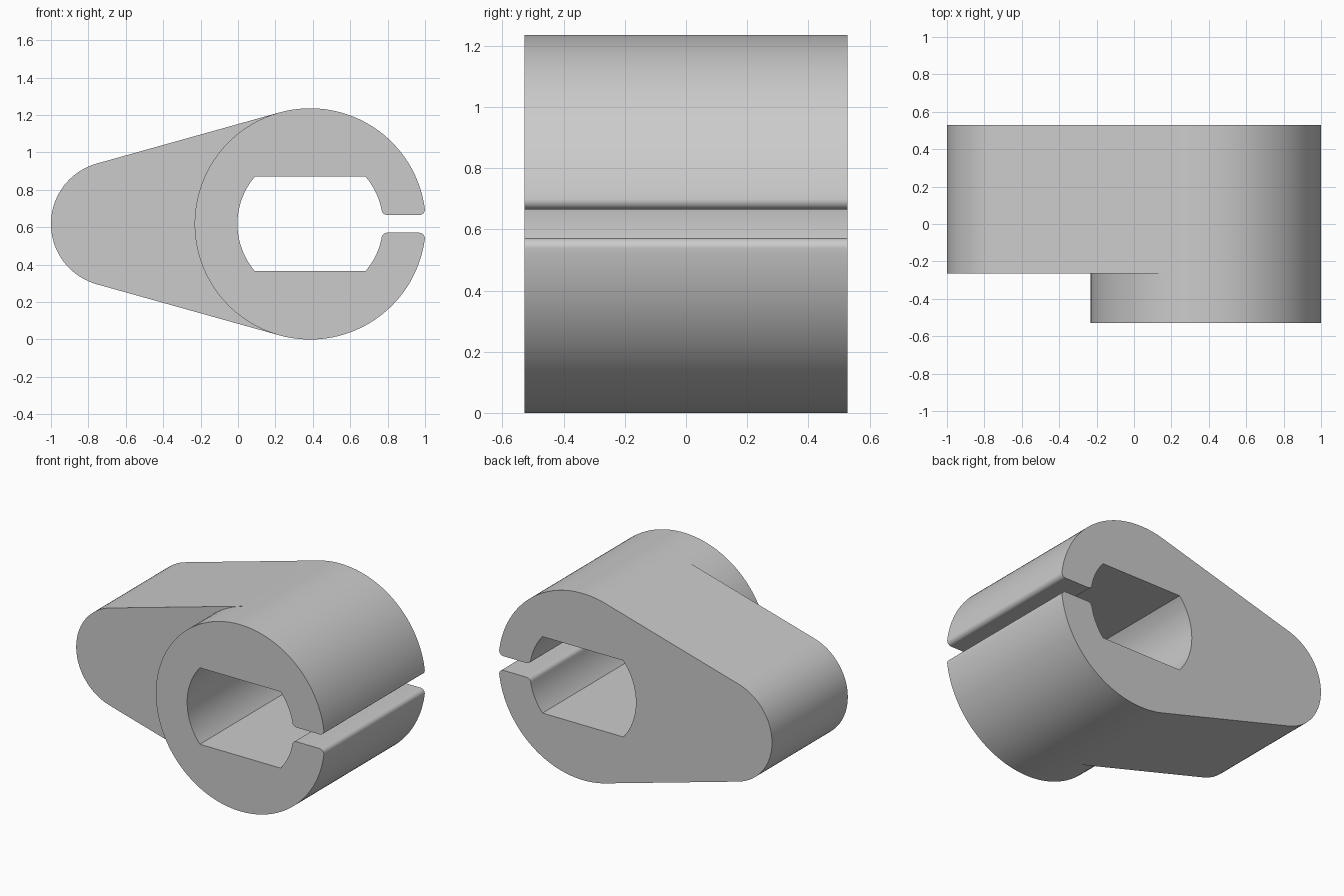
import bpy, bmesh
from math import sin, cos, asin, atan2, sqrt, pi, radians

if "Cube" in bpy.data.objects:
    bpy.data.objects.remove(bpy.data.objects["Cube"], do_unlink=True)

HUB_X, HUB_Z = 0.386, 0.618           # hub axis
HUB_R, BORE_R, TIP_R = 0.618, 0.389, 0.335
FLAT, SLOT, FILLET = 0.253, 0.047, 0.03
FRONT, STEP, BACK = -0.528, -0.265, 0.528
TIP_X = -1 + TIP_R - HUB_X            # arm end, measured from the hub axis


def arc(cx, cz, r, a, b, n):
    return [(cx + r * cos(a + (b - a) * i / n), cz + r * sin(a + (b - a) * i / n))
            for i in range(n + 1)]


def flip(points):
    return [(x, -z) for x, z in reversed(points)]


# Upper half of the outline: bore with flat, filleted slot lip, outer hub arc
tangent = pi / 2 + asin((HUB_R - TIP_R) / -TIP_X)
corner = asin(FLAT / BORE_R)
lip = SLOT + FILLET
in_x = sqrt((BORE_R + FILLET) ** 2 - lip ** 2)
out_x = sqrt((HUB_R - FILLET) ** 2 - lip ** 2)
in_a, out_a = atan2(lip, in_x), atan2(lip, out_x)
upper = (arc(0, 0, BORE_R, pi, pi - corner, 16)
         + arc(0, 0, BORE_R, corner, in_a, 14)
         + arc(in_x, lip, FILLET, in_a + pi, 3 * pi / 2, 8)
         + arc(out_x, lip, FILLET, -pi / 2, out_a, 8)
         + arc(0, 0, HUB_R, out_a, tangent, 48))
lower = flip(upper)

# Left side of the hub, and the arm: straight flank, round end, straight flank
hub_left = arc(0, 0, HUB_R, tangent, 2 * pi - tangent, 40)
arm = ([hub_left[0]] + arc(TIP_X, 0, TIP_R, tangent, 2 * pi - tangent, 40)
       + [hub_left[-1]])

bm = bmesh.new()


def clean(points):
    out = []
    for p in points:
        if all(abs(p[0] - q[0]) + abs(p[1] - q[1]) > 1e-5 for q in out):
            out.append(p)
    return out


def vert(p, y):
    return bm.verts.new((HUB_X + p[0], y, HUB_Z + p[1]))


def cap(points, y):
    bm.faces.new([vert(p, y) for p in clean(points)])


def wall(points, ya, yb):
    pts = clean(points)
    for p, q in zip(pts, pts[1:]):
        bm.faces.new([vert(p, ya), vert(q, ya), vert(q, yb), vert(p, yb)])


# Walls shared by hub and arm, then the stepped part and the flat ends
for side in (upper, lower):
    wall(side, FRONT, STEP)
    wall(side, STEP, BACK)
wall(hub_left, FRONT, STEP)
wall(arm, STEP, BACK)
cap(upper + hub_left + lower, FRONT)
cap(arm + hub_left[::-1], STEP)
cap(upper + arm + lower, BACK)
bmesh.ops.remove_doubles(bm, verts=bm.verts, dist=1e-5)
bmesh.ops.recalc_face_normals(bm, faces=bm.faces)

mesh = bpy.data.meshes.new("clamp_lever")
bm.to_mesh(mesh)
bm.free()
lever = bpy.data.objects.new("clamp_lever", mesh)
bpy.context.collection.objects.link(lever)

# Plain grey finish
grey = bpy.data.materials.new("plain_grey")
grey.use_nodes = True
colour = (0.6, 0.6, 0.6, 1)
grey.diffuse_color = colour
grey.node_tree.nodes["Principled BSDF"].inputs["Base Color"].default_value = colour
mesh.materials.append(grey)

bpy.ops.object.select_all(action="DESELECT")
lever.select_set(True)
bpy.context.view_layer.objects.active = lever
bpy.ops.object.shade_smooth_by_angle(angle=radians(30))
